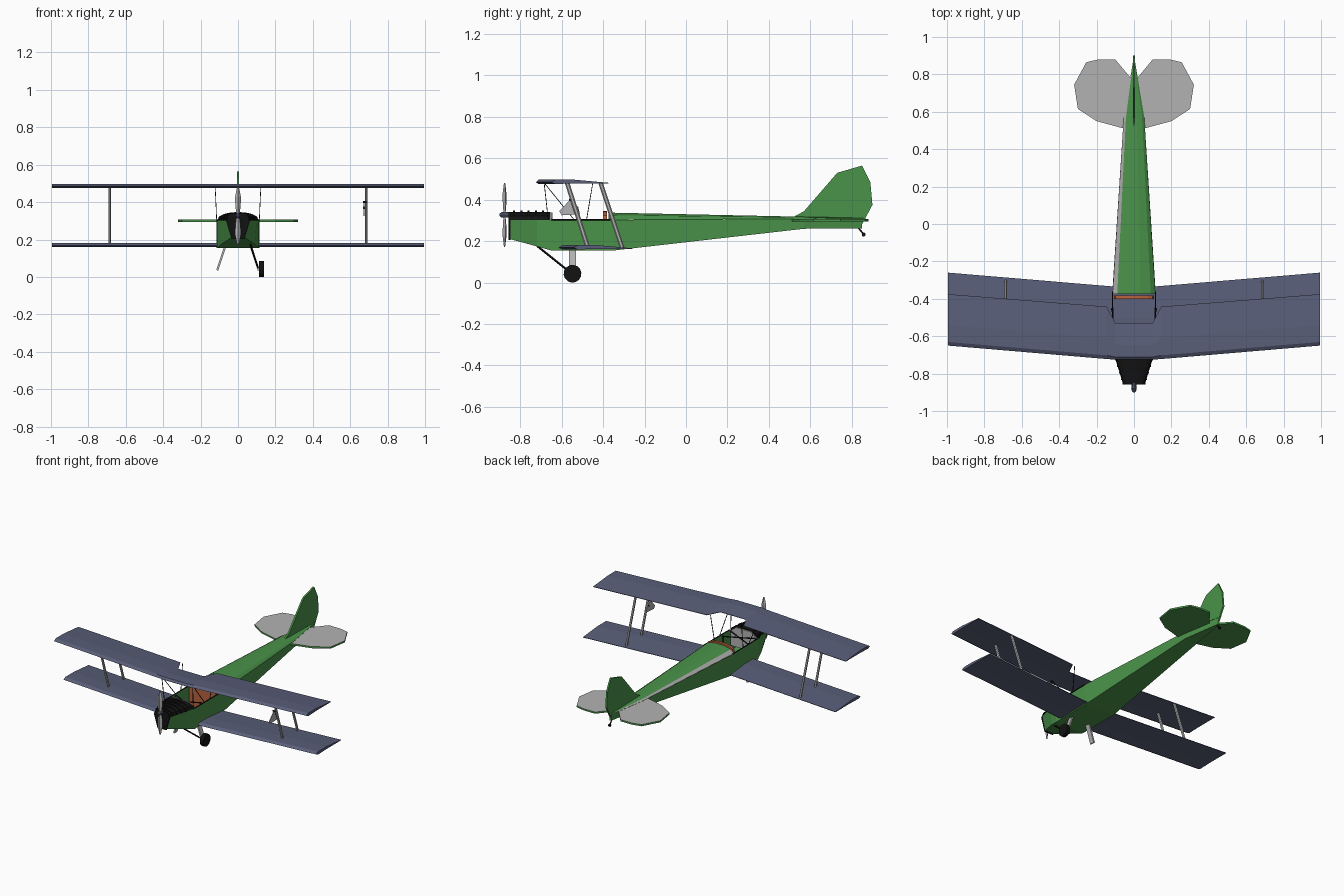
import bpy, bmesh, math
from mathutils import Vector

if "Cube" in bpy.data.objects:
    bpy.data.objects.remove(bpy.data.objects["Cube"])


def material(name, r, g, b):
    m = bpy.data.materials.new(name)
    m.diffuse_color = (r, g, b, 1)
    m.use_nodes = True
    m.node_tree.nodes["Principled BSDF"].inputs["Base Color"].default_value = m.diffuse_color
    return m


GREEN = material("green fabric", 0.068, 0.29, 0.068)
BLUE = material("slate blue wing", 0.10, 0.112, 0.19)
GREY = material("light grey", 0.45, 0.45, 0.45)
BLACK = material("black metal", 0.006, 0.006, 0.006)
ORANGE = material("orange leather", 0.48, 0.12, 0.045)


def finish(name, bm, *mats, rule=None):
    bmesh.ops.recalc_face_normals(bm, faces=bm.faces)
    bm.normal_update()
    if rule:
        for f in bm.faces:
            f.material_index = rule(f)
    me = bpy.data.meshes.new(name)
    bm.to_mesh(me)
    bm.free()
    for m in mats:
        me.materials.append(m)
    ob = bpy.data.objects.new(name, me)
    bpy.context.collection.objects.link(ob)
    return ob


def loft(name, rings, *mats, closed=True, caps=True, rule=None):
    """Skin a list of equal-length point rings."""
    bm = bmesh.new()
    vs = [[bm.verts.new(p) for p in r] for r in rings]
    n = len(rings[0])
    for a, b in zip(vs, vs[1:]):
        for i in range(n if closed else n - 1):
            j = (i + 1) % n
            bm.faces.new((a[i], a[j], b[j], b[i]))
    if caps:
        bm.faces.new(vs[0])
        bm.faces.new(vs[-1])
    return finish(name, bm, *mats, rule=rule)


def rod(name, a, b, rx, mat, ry=None, sides=6):
    """Straight bar, rx wide across and ry deep along the aircraft."""
    a, b, ry = Vector(a), Vector(b), ry or rx
    d = (b - a).normalized()
    u = d.orthogonal().normalized() if abs(d.x) > 0.9 else (Vector((1, 0, 0)) - d * d.x).normalized()
    v = d.cross(u)
    ring = [(u * rx * math.cos(t) + v * ry * math.sin(t))
            for t in (math.tau * (i + 0.5) / sides for i in range(sides))]
    return loft(name, [[p + o for o in ring] for p in (a, b)], mat)


# Hull: open-topped trough; y, half width, bottom half width, bottom z, rim z
hull = [(-0.85, 0.06, 0.035, 0.21, 0.303), (-0.72, 0.10, 0.09, 0.175, 0.303),
        (-0.65, 0.112, 0.112, 0.155, 0.303), (-0.35, 0.115, 0.115, 0.155, 0.303),
        (0.57, 0.055, 0.05, 0.26, 0.308), (0.85, 0.008, 0.006, 0.262, 0.31)]
loft("fuselage_hull",
     [[(-w, y, zr), (-wb, y, zb), (wb, y, zb), (w, y, zr)] for y, w, wb, zb, zr in hull],
     GREEN, closed=False)

# Rear deck, with one grey strip low on the left side
deck = [(-0.375, 0.115, 0.303, 0.338), (0.57, 0.055, 0.308, 0.318), (0.87, 0.005, 0.309, 0.312)]


def deck_ring(y, w, z, top):
    half = [(1, 0), (0.78, 0.65), (0.3, 1)]
    pts = half + [(-a, b) for a, b in reversed(half)]
    return [(a * w, y, z + b * (top - z)) for a, b in pts]


loft("rear_deck", [deck_ring(*d) for d in deck], GREEN, GREY, closed=False, caps=False,
     rule=lambda f: int(f.calc_center_median().x < 0 and abs(f.normal.z) < 0.92))


# Black engine cowl, with ribs and radiator
def arch(y, w, z, h, n=8):
    return [(w * math.cos(math.pi * i / n), y, z + h * math.sin(math.pi * i / n) ** 0.7)
            for i in range(n + 1)]


loft("engine_cowl", [arch(-0.85, 0.06, 0.302, 0.04), arch(-0.72, 0.10, 0.302, 0.04),
                     arch(-0.655, 0.11, 0.302, 0.04)], BLACK)
for k in range(5):
    y = -0.835 + 0.035 * k
    w = min(0.103, 0.064 + 0.31 * (y + 0.85))
    loft("cowl_rib", [arch(y, w, 0.302, 0.045), arch(y + 0.01, w, 0.302, 0.045)], BLACK)
front = [(-0.034, 0.205), (0.034, 0.205), (0.062, 0.30), (0.045, 0.338), (-0.045, 0.338), (-0.062, 0.30)]
loft("radiator", [[(x, y, z) for x, z in front] for y in (-0.858, -0.848)], BLACK)

# Cockpit: instrument panel, padded seat back, rim and frame
loft("instrument_panel", [[(-0.1, y, 0.2), (0.1, y, 0.2), (0.1, y, 0.305), (0.06, y, 0.338),
                           (-0.06, y, 0.338), (-0.1, y, 0.305)] for y in (-0.652, -0.644)], GREY)
loft("seat_back", [[(-0.105, y, 0.17), (0.105, y, 0.17)] + arch(y, 0.106, 0.303, 0.043)
                   for y in (-0.40, -0.382)], ORANGE)
for s in (-1, 1):
    rod("cockpit_rim", (s * 0.113, -0.65, 0.304), (s * 0.115, -0.36, 0.304), 0.004, BLACK)
    rod("cockpit_brace", (s * 0.1, -0.645, 0.30), (-s * 0.1, -0.55, 0.30), 0.004, BLACK)
    rod("cockpit_upright", (s * 0.1, -0.56, 0.17), (s * 0.1, -0.56, 0.30), 0.004, BLACK)

# Wings: fixed aerofoil lofted over span stations (x, leading edge, trailing edge)
FOIL = [(0, 0.009), (0.07, 0.021), (0.4, 0.021), (1, 0.006), (1, 0.003), (0.4, 0.003), (0.07, 0)]


def wing(name, stations, z):
    span = [(-x, a, b) for x, a, b in reversed(stations)] + stations
    loft(name, [[(x, a + (b - a) * c, z + h) for c, h in FOIL] for x, a, b in span], BLUE)


wing("upper_wing", [(0.10, -0.725, -0.53), (0.145, -0.722, -0.442), (0.995, -0.65, -0.375)], 0.476)
wing("lower_wing", [(0.10, -0.615, -0.335), (0.995, -0.542, -0.26)], 0.16)

# Struts between the wings and over the fuselage
for s in (-1, 1):
    x = s * 0.685
    rod("front_wing_strut", (x, -0.575, 0.485), (x, -0.475, 0.172), 0.007, GREY, 0.011)
    rod("rear_wing_strut", (x, -0.412, 0.48), (x, -0.308, 0.168), 0.007, GREY, 0.011)
    x = s * 0.122
    for a, b in ((-0.685, -0.665), (-0.685, -0.54), (-0.45, -0.48)):
        rod("cabane_wire", (x, a, 0.482), (s * 0.114, b, 0.303), 0.0025, BLACK, sides=4)

# Fan-shaped airspeed vane on the right front strut
fan = [(-0.612, 0.345), (-0.56, 0.4), (-0.52, 0.365), (-0.512, 0.33), (-0.6, 0.325)]
loft("airspeed_vane", [[(x, y, z) for y, z in fan] for x in (0.672, 0.677)], GREY)
for y, z in ((-0.56, 0.4), (-0.54, 0.37)):
    rod("vane_pivot", (0.668, y, z), (0.686, y, z), 0.006, BLACK)

# Propeller and hub
for s in (-1, 1):
    loft("propeller_blade",
         [[(w, -0.876 + t, 0.327 + s * h), (0, -0.876 + 0.6 * w, 0.327 + s * h),
           (-w, -0.876 - t, 0.327 + s * h), (0, -0.876 - 0.6 * w, 0.327 + s * h)]
          for h, w, t in ((0, 0.007, 0.004), (0.05, 0.014, 0.006),
                          (0.1, 0.016, 0.004), (0.154, 0.005, 0.001))], GREY)
loft("propeller_hub", [[(r * math.cos(i * math.tau / 8), y, 0.327 + r * math.sin(i * math.tau / 8))
                        for i in range(8)]
                       for y, r in ((-0.85, 0.013), (-0.89, 0.013), (-0.9, 0.006))], BLUE)

# Tail: fin with rudder, and a tailplane with grey upper faces
fin = [(0.51, 0.312), (0.57, 0.345), (0.73, 0.53), (0.85, 0.565), (0.89, 0.485),
       (0.90, 0.375), (0.84, 0.262), (0.78, 0.27)]
loft("fin_and_rudder", [[(x, y, z) for y, z in fin] for x in (-0.006, 0.006)], GREEN)
half = [(0.0, 0.51), (0.06, 0.512), (0.20, 0.55), (0.30, 0.615), (0.32, 0.745),
        (0.255, 0.865), (0.19, 0.88), (0.10, 0.88), (0.0, 0.76)]
for s, side in ((-1, "left"), (1, "right")):
    loft(side + "_tailplane", [[(s * x, y, z) for x, y in half] for z in (0.295, 0.307)],
         GREEN, GREY, rule=lambda f: int(f.normal.z > 0.5))

# Tail skid
rod("tail_skid", (0, 0.83, 0.268), (0, 0.858, 0.232), 0.004, BLACK)
rod("skid_wheel", (-0.006, 0.858, 0.232), (0.006, 0.858, 0.232), 0.01, BLACK, sides=8)

# Undercarriage: two legs, with wheel and brace on the right only
for s in (-1, 1):
    rod("landing_leg", (s * 0.068, -0.548, 0.165), (s * 0.111, -0.548, 0.035), 0.008, GREY, 0.024, sides=4)
rod("leg_brace", (0.065, -0.72, 0.178), (0.107, -0.56, 0.05), 0.005, BLACK)
rod("wheel", (0.113, -0.548, 0.043), (0.138, -0.548, 0.043), 0.043, BLACK, sides=14)
